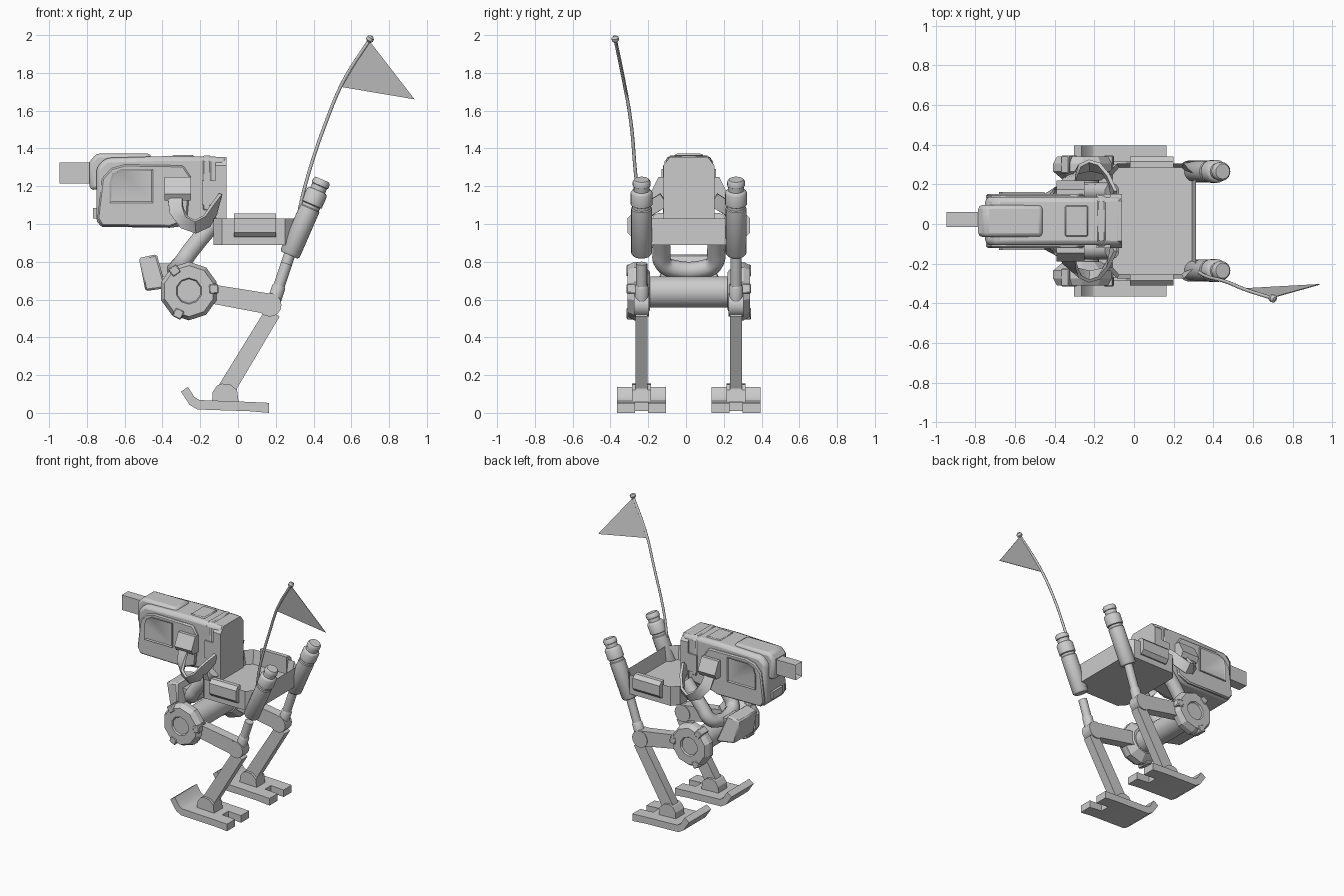
import bpy, bmesh, math
from mathutils import Vector

if "Cube" in bpy.data.objects:
    bpy.data.objects.remove(bpy.data.objects["Cube"])

CY = 0.015            # centre plane of the walker
mat = bpy.data.materials.new("plain_grey")
mat.diffuse_color = (0.6, 0.6, 0.6, 1)
mat.use_nodes = True
mat.node_tree.nodes["Principled BSDF"].inputs["Base Color"].default_value = mat.diffuse_color


def finish(name, bm, bevel=0, segs=1, smooth=30):
    bmesh.ops.recalc_face_normals(bm, faces=bm.faces[:])
    me = bpy.data.meshes.new(name)
    bm.to_mesh(me)
    bm.free()
    ob = bpy.data.objects.new(name, me)
    bpy.context.collection.objects.link(ob)
    me.materials.append(mat)
    if bevel:
        m = ob.modifiers.new("bevel", 'BEVEL')
        m.width, m.segments, m.limit_method = bevel, segs, 'ANGLE'
        m.angle_limit = math.radians(40)
    bpy.ops.object.select_all(action='DESELECT')
    ob.select_set(True)
    bpy.context.view_layer.objects.active = ob
    bpy.ops.object.shade_smooth_by_angle(angle=math.radians(smooth))
    return ob


def prism(name, pts, a, b, axis='y', bevel=0, segs=1, inset=None):
    """Extrude a 2D outline from a to b; inset=(margin, depth) sinks the b face."""
    put = {'y': lambda p, t: (p[0], t, p[1]), 'z': lambda p, t: (p[0], p[1], t),
           'x': lambda p, t: (t, p[0], p[1])}[axis]
    bm = bmesh.new()
    lo = [bm.verts.new(put(p, a)) for p in pts]
    hi = [bm.verts.new(put(p, b)) for p in pts]
    n = len(pts)
    bm.faces.new(lo)
    top = bm.faces.new(hi)
    for i in range(n):
        bm.faces.new((lo[i], lo[(i + 1) % n], hi[(i + 1) % n], hi[i]))
    if inset:
        bmesh.ops.recalc_face_normals(bm, faces=bm.faces[:])
        bmesh.ops.inset_region(bm, faces=[top], thickness=inset[0])
        d = Vector(put((0, 0), math.copysign(inset[1], b - a)))
        bmesh.ops.translate(bm, verts=top.verts[:], vec=-d)
    return finish(name, bm, bevel, segs)


def rect(x0, x1, z0, z1):
    return [(x0, z0), (x1, z0), (x1, z1), (x0, z1)]


def lathe(name, prof, base, direction, n=20, turn=0.0, smooth=40):
    """Spin (radius, height) points around a direction."""
    q = Vector(direction).to_track_quat('Z', 'Y')
    bm = bmesh.new()
    rings = []
    for r, h in prof:
        rings.append([bm.verts.new(Vector(base) + q @ Vector((
            r * math.cos(turn + math.tau * i / n), r * math.sin(turn + math.tau * i / n), h))) for i in range(n)])
    for u, v in zip(rings, rings[1:]):
        for i in range(n):
            bm.faces.new((u[i], u[(i + 1) % n], v[(i + 1) % n], v[i]))
    bm.faces.new(rings[0])
    bm.faces.new(rings[-1])
    return finish(name, bm, smooth=smooth)


def rod(name, p, q, r, n=16):
    d = Vector(q) - Vector(p)
    return lathe(name, [(r, 0), (r, d.length)], p, d, n)


def sweep(name, pts, r, kind='BEZIER', res=6):
    """Round pipe along points."""
    cu = bpy.data.curves.new(name, 'CURVE')
    cu.dimensions, cu.bevel_depth, cu.bevel_resolution = '3D', r, 3
    cu.use_fill_caps, cu.resolution_u = True, res
    sp = cu.splines.new('BEZIER')
    sp.bezier_points.add(len(pts) - 1)
    for bp, p in zip(sp.bezier_points, pts):
        bp.co = p
        bp.handle_left_type = bp.handle_right_type = 'AUTO'
    ob = bpy.data.objects.new(name, cu)
    bpy.context.collection.objects.link(ob)
    cu.materials.append(mat)
    return ob


# ---- head ----
shell = [(-0.75, 1.01), (-0.72, 0.985), (-0.36, 0.98), (-0.2, 1.0), (-0.06, 1.02), (-0.06, 1.355),
         (-0.35, 1.36), (-0.70, 1.35), (-0.75, 1.30)]
prism("head_core", shell, CY - 0.122, CY + 0.122, bevel=0.025, segs=2)
panel = [(-0.745, 1.03), (-0.72, 0.99), (-0.36, 0.985), (-0.27, 1.02), (-0.25, 1.25), (-0.29, 1.31),
         (-0.60, 1.315), (-0.67, 1.295), (-0.72, 1.24)]
window = [(-0.68, 1.11), (-0.45, 1.11), (-0.45, 1.29), (-0.62, 1.29), (-0.665, 1.265), (-0.68, 1.22)]
prism("head_top_hump", [(-0.785, 1.18), (-0.785, 1.33), (-0.75, 1.373), (-0.46, 1.373), (-0.46, 1.2)],
      CY - 0.08, CY + 0.08, bevel=0.02, segs=2)
prism("head_top_cover", rect(-0.35, -0.23, 1.2, 1.365), CY - 0.08, CY + 0.08, bevel=0.008)
prism("head_back_ring", rect(-0.21, -0.12, 1.05, 1.362), CY - 0.128, CY + 0.128, bevel=0.03)
back = [(-0.135, 0.96), (0.135, 0.96), (0.135, 1.31), (0.10, 1.355), (-0.10, 1.355), (-0.135, 1.31)]
prism("head_back_plate", [(CY + y, z) for y, z in back], -0.12, -0.06, 'x')
prism("nose_sensor", rect(-0.768, -0.74, 1.03, 1.085), CY - 0.06, CY + 0.06)
prism("gun_neck", rect(-0.81, -0.77, 1.23, 1.31), CY - 0.025, CY + 0.045)
prism("gun_block", [(CY - 0.03, 1.215), (CY + 0.045, 1.215), (CY + 0.045, 1.325), (CY - 0.03, 1.325)],
      -0.7, -0.945, 'x', inset=(0.02, 0.06))

# ---- tray body ----
tray = [(-0.13, -0.24), (-0.085, -0.29), (0.25, -0.29), (0.312, -0.225),
        (0.312, 0.225), (0.25, 0.29), (-0.085, 0.29), (-0.13, 0.24)]
prism("body_tray", [(x, CY + y) for x, y in tray], 0.888, 1.03, 'z', inset=(0.022, 0.1))

# ---- neck hoop, hip axle, lamp ----
hoop = [(-0.11, -0.145, 1.03), (-0.25, -0.145, 0.86), (-0.30, -0.135, 0.79), (-0.325, -0.08, 0.762)]
hoop += [(x, -y, z) for x, y, z in reversed(hoop)]
sweep("neck_hoop", [(x, CY + y, z) for x, y, z in hoop], 0.048)
rod("hip_axle", (-0.26, CY - 0.22, 0.64), (-0.26, CY + 0.22, 0.64), 0.083, 24)
bm = bmesh.new()
front, rear = [], []
for sy, top in ((-1, 0), (1, 0), (1, 1), (-1, 1)):
    front.append(bm.verts.new((-0.525 + 0.035 * (1 - top), CY + sy * 0.11, 0.645 + 0.175 * top)))
    rear.append(bm.verts.new((-0.43 + 0.05 * (1 - top), CY + sy * (0.185 - 0.07 * top), 0.66 + 0.18 * top)))
bm.faces.new(front)
bm.faces.new(rear)
for i in range(4):
    bm.faces.new((front[i], front[(i + 1) % 4], rear[(i + 1) % 4], rear[i]))
finish("chin_lamp", bm, 0.01)
prism("lamp_mount", rect(-0.43, -0.33, 0.72, 0.79), CY - 0.07, CY + 0.07)

# ---- everything that comes in pairs ----
for s, tag in ((-1, "right"), (1, "left")):
    Y = lambda d: CY + s * d

    prism(f"{tag}_head_panel", panel, Y(0.11), Y(0.137), bevel=0.008)
    prism(f"{tag}_head_window", window, Y(0.12), Y(0.145), inset=(0.012, 0.006))
    prism(f"{tag}_head_vent", rect(-0.19, -0.12, 1.1, 1.23), Y(0.12), Y(0.135))

    # ammunition chute and flat curved belt
    chute = [(0.12, 1.25), (0.16, 1.25), (0.205, 1.16), (0.185, 1.125), (0.12, 1.125)]
    prism(f"{tag}_chute", [(Y(d), z) for d, z in chute], -0.39, -0.25, 'x')
    path = [(-0.335, 0.17, 1.15), (-0.325, 0.215, 1.07), (-0.285, 0.26, 1.01), (-0.225, 0.28, 0.985),
            (-0.165, 0.265, 1.015), (-0.125, 0.21, 1.08), (-0.10, 0.13, 1.13)]
    P = [Vector((x, Y(d), z)) for x, d, z in path]
    bm = bmesh.new()
    rings = []
    for i, p in enumerate(P):
        t = (P[min(i + 1, len(P) - 1)] - P[max(i - 1, 0)]).normalized()
        w = t.cross(Vector((0.1, s * 0.75, -0.55))).normalized()
        n = t.cross(w).normalized() * 0.009
        w = w * 0.038
        rings.append([bm.verts.new(p + v) for v in (w + n, w - n, -w - n, -w + n)])
    for u, v in zip(rings, rings[1:]):
        for i in range(4):
            bm.faces.new((u[i], u[(i + 1) % 4], v[(i + 1) % 4], v[i]))
    bm.faces.new(rings[0])
    bm.faces.new(rings[-1])
    finish(f"{tag}_ammo_belt", bm, smooth=40)

    # side box on the tray
    box = [(0.27, 0.93), (0.30, 0.93), (0.325, 0.955), (0.325, 1.03), (0.30, 1.055), (0.27, 1.055)]
    prism(f"{tag}_side_box", [(Y(d), z) for d, z in box], -0.02, 0.2, 'x')

    # shock absorber: sleeve, cap and piston
    lo, hi = Vector((0.272, Y(0.25), 0.835)), Vector((0.447, Y(0.25), 1.235))
    lathe(f"{tag}_shock_sleeve", [(0.045, 0), (0.055, 0.012), (0.055, 0.27), (0.05, 0.275), (0.05, 0.29),
          (0.058, 0.295), (0.058, 0.36), (0.05, 0.372), (0.042, 0.375), (0.042, 0.4), (0.047, 0.403),
          (0.047, 0.425), (0.038, 0.437)], lo, hi - lo, 20)
    knee = Vector((0.19, Y(0.25), 0.59))
    rod(f"{tag}_piston", knee, knee.lerp(lo, 0.82 if s < 0 else 1.05), 0.03)
    lathe(f"{tag}_piston_collar", [(0.036, 0), (0.036, 0.08), (0.03, 0.09)], knee, lo - knee)

    # ten-sided hip drum with hub and three clamps
    hip = (-0.26, Y(0.205), 0.645)
    lathe(f"{tag}_hip_drum", [(0.10, 0), (0.155, 0.045), (0.155, 0.085), (0.135, 0.12), (0.07, 0.12),
          (0.064, 0.108)], hip, (0, s, 0), 10, math.radians(18), 20)
    for k in range(3):
        a = math.radians(5 + 120 * k)
        u, v = Vector((math.cos(a), math.sin(a))), Vector((-math.sin(a), math.cos(a)))
        c = Vector((-0.26, 0.645))
        prism(f"{tag}_hip_clamp_{k}", [c + u * i + v * j for i, j in
              ((0.108, -0.025), (0.157, -0.025), (0.157, 0.025), (0.108, 0.025))], Y(0.24), Y(0.329), bevel=0.005)

    # leg
    prism(f"{tag}_thigh", [(-0.2, 0.59), (0.17, 0.52), (0.21, 0.625), (-0.2, 0.69)], Y(0.215), Y(0.285))
    prism(f"{tag}_shin", [(0.15, 0.555), (0.22, 0.51), (-0.005, 0.13), (-0.005, 0.1), (-0.11, 0.1),
          (-0.10, 0.15)], Y(0.218), Y(0.282))
    rod(f"{tag}_knee", (0.168, Y(0.21), 0.572), (0.168, Y(0.29), 0.572), 0.062, 16)
    prism(f"{tag}_ankle", [(-0.137, 0.05), (-0.135, 0.11), (-0.11, 0.145), (-0.085, 0.155), (-0.04, 0.15),
          (-0.005, 0.12), (0.004, 0.05)], Y(0.2), Y(0.3))

    # ski foot with a forked heel
    prism(f"{tag}_foot", [(-0.215, 0.018), (0.06, 0.009), (0.06, 0.058), (-0.205, 0.068), (-0.232, 0.085),
          (-0.265, 0.138), (-0.302, 0.112), (-0.255, 0.042)], Y(0.12), Y(0.38))
    for j, (a, b) in enumerate(((0.12, 0.215), (0.285, 0.38))):
        prism(f"{tag}_heel_prong_{j}", [(0.06, 0.009), (0.165, 0.0), (0.165, 0.053), (0.06, 0.058)], Y(a), Y(b))

# ---- antenna and pennant ----
sweep("antenna", [(0.315, -0.235, 1.03), (0.36, -0.262, 1.22), (0.47, -0.293, 1.55), (0.56, -0.33, 1.76),
                  (0.70, -0.375, 1.98)], 0.009)
lathe("antenna_tip", [(0.008, 0), (0.02, 0.01), (0.02, 0.026), (0.008, 0.036)], (0.69, -0.372, 1.964),
      (0.5, -0.15, 0.85), 10)
prism("pennant", [(0.695, 1.97), (0.55, 1.725), (0.935, 1.66)], -0.002, 0.002)
for v in bpy.data.objects["pennant"].data.vertices:     # lean the cloth with the antenna
    v.co.y += -0.3145 - 0.188 * max(0, v.co.z - 1.665) + 0.01 * (v.co.x > 0.9)
